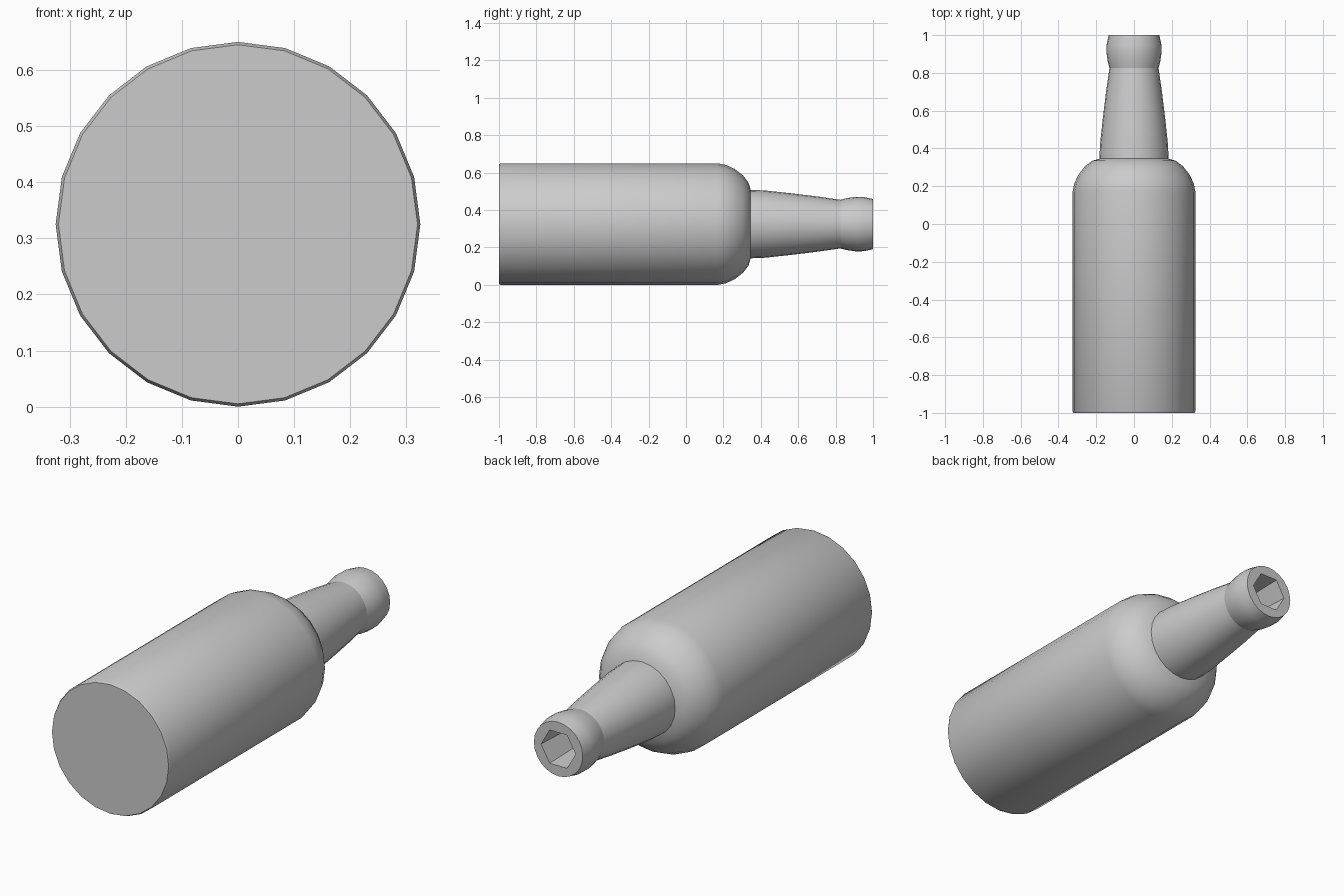
import bpy
import bmesh
from math import cos, sin, pi, radians

if "Cube" in bpy.data.objects:
    bpy.data.objects.remove(bpy.data.objects["Cube"], do_unlink=True)

SIDES = 24
AXIS_Z = 0.325

glass = bpy.data.materials.new("plain_grey")
glass.use_nodes = True
GREY = (0.6, 0.6, 0.6, 1)
glass.diffuse_color = GREY
glass.node_tree.nodes["Principled BSDF"].inputs["Base Color"].default_value = GREY


def hexagon(angle):
    """Scale that turns a circle into a six-sided outline."""
    return cos(pi / 6) / cos(angle % (pi / 3) - pi / 6)


def lathe(name, profile, start_cap=False, end_cap=False):
    """Spin (radius, y, six_sided) points around the lying bottle's axis."""
    bm = bmesh.new()
    rings = []
    for radius, y, six_sided in profile:
        ring = []
        for i in range(SIDES):
            a = 2 * pi * i / SIDES
            r = radius * (hexagon(a) if six_sided else 1)
            ring.append(bm.verts.new((r * cos(a), y, AXIS_Z + r * sin(a))))
        rings.append(ring)
    for a, b in zip(rings, rings[1:]):
        for i in range(SIDES):
            j = (i + 1) % SIDES
            bm.faces.new((a[i], b[i], b[j], a[j]))
    if start_cap:
        bm.faces.new(rings[0])
    if end_cap:
        bm.faces.new(rings[-1][::-1])
    mesh = bpy.data.meshes.new(name)
    bm.to_mesh(mesh)
    bm.free()
    mesh.materials.append(glass)
    obj = bpy.data.objects.new(name, mesh)
    bpy.context.collection.objects.link(obj)
    bpy.ops.object.select_all(action="DESELECT")
    obj.select_set(True)
    bpy.context.view_layer.objects.active = obj
    bpy.ops.object.shade_smooth_by_angle(angle=radians(35))
    return obj


def round_points(*points):
    return [(r, y, False) for r, y in points]


# Body with flat base and rounded shoulder
lathe("body", round_points(
    (0.32, -1), (0.325, -0.99), (0.325, 0.17), (0.316, 0.215),
    (0.295, 0.26), (0.26, 0.305), (0.22, 0.335), (0.175, 0.348)),
    start_cap=True)

# Tapering neck
lathe("neck", round_points(
    (0.183, 0.345), (0.18, 0.42), (0.165, 0.56), (0.148, 0.7), (0.13, 0.825)))

# Bulging lip and six-sided mouth
bore = [(0.095, 1, True), (0.085, 0.8, True), (0.085, 0.6, True)]
lathe("lip", round_points(
    (0.13, 0.825), (0.139, 0.86), (0.146, 0.91), (0.145, 0.95), (0.134, 1)) + bore,
    end_cap=True)
